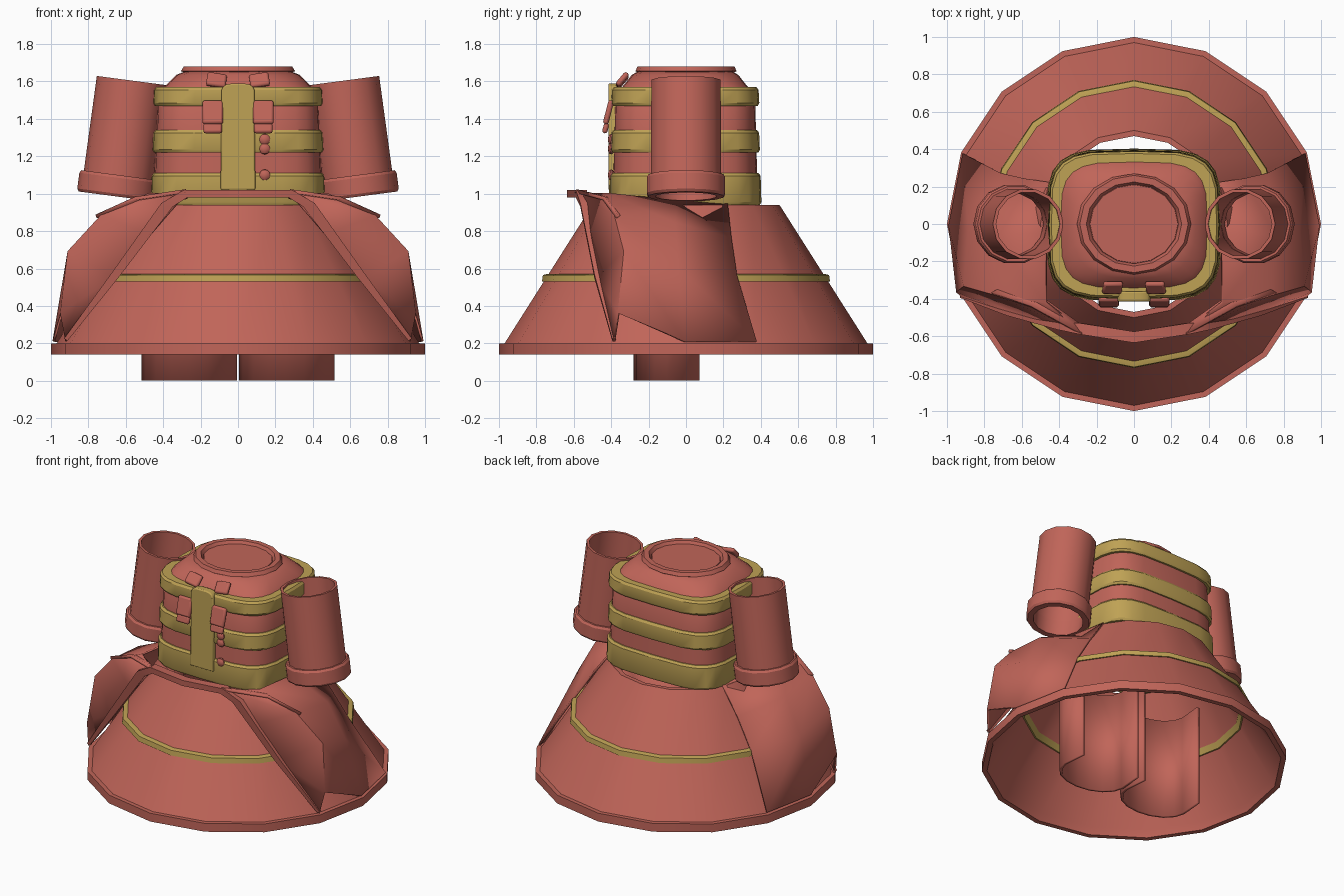
import bpy, bmesh, math
from mathutils import Matrix, Vector

if "Cube" in bpy.data.objects:
    bpy.data.objects.remove(bpy.data.objects["Cube"])


def material(name, col):
    m = bpy.data.materials.new(name)
    m.diffuse_color = (*col, 1)
    m.use_nodes = True
    m.node_tree.nodes["Principled BSDF"].inputs["Base Color"].default_value = m.diffuse_color
    return m


RED = material("red_cloth", (0.53, 0.13, 0.10))
GOLD = material("gold_trim", (0.52, 0.36, 0.09))


def finish(name, bm, mat, mirror=False, solid=0, bevel=0, recalc=True):
    if recalc:
        bmesh.ops.recalc_face_normals(bm, faces=bm.faces)
    me = bpy.data.meshes.new(name)
    bm.to_mesh(me)
    bm.free()
    ob = bpy.data.objects.new(name, me)
    bpy.context.collection.objects.link(ob)
    me.materials.append(mat)
    bpy.ops.object.select_all(action='DESELECT')
    ob.select_set(True)
    bpy.context.view_layer.objects.active = ob
    bpy.ops.object.shade_smooth_by_angle(angle=math.radians(32))
    if solid:
        s = ob.modifiers.new("thickness", 'SOLIDIFY')
        s.thickness, s.offset = solid, 0
    if bevel:
        b = ob.modifiers.new("bevel", 'BEVEL')
        b.width, b.segments = bevel, 2
    if mirror:
        ob.modifiers.new("mirror", 'MIRROR')
    return ob


def loft(name, rings, mat, n=16, p=2, cy=0, loop=False, cap=False, matrix=None, mirror=False):
    """Skin rings (rx, ry, z[, p]); p is the superellipse exponent."""
    bm = bmesh.new()
    rows = []
    for r in rings:
        e = 2 / (r[3] if len(r) > 3 else p)
        row = []
        for i in range(n):
            c, s = math.cos(2 * math.pi * i / n), math.sin(2 * math.pi * i / n)
            x = math.copysign(abs(c) ** e, c) * r[0] if abs(c) > 1e-6 else 0
            y = math.copysign(abs(s) ** e, s) * r[1] if abs(s) > 1e-6 else 0
            row.append(bm.verts.new((x, y + cy, r[2])))
        rows.append(row)
    pairs = list(zip(rows, rows[1:])) + ([(rows[-1], rows[0])] if loop else [])
    for a, b in pairs:
        for i in range(n):
            j = (i + 1) % n
            bm.faces.new((a[i], a[j], b[j], b[i]))
    if cap:
        bm.faces.new(rows[-1])
    if matrix:
        bm.transform(matrix)
    return finish(name, bm, mat, mirror)


def prism(name, outline, y0, y1, mat):
    """Extrude an (x, z) outline along y."""
    bm = bmesh.new()
    f = bm.faces.new([bm.verts.new((x, y0, z)) for x, z in outline])
    g = bmesh.ops.extrude_face_region(bm, geom=[f])
    bmesh.ops.translate(bm, vec=(0, y1 - y0, 0),
                        verts=[v for v in g["geom"] if isinstance(v, bmesh.types.BMVert)])
    return finish(name, bm, mat, bevel=0.008)


def tab(name, loc, size, tilt, roll=0):
    bm = bmesh.new()
    bmesh.ops.create_cube(bm, size=1)
    bm.transform(Matrix.Translation(loc) @ Matrix.Rotation(roll, 4, 'Y')
                 @ Matrix.Rotation(tilt, 4, 'X') @ Matrix.Diagonal((*size, 1)))
    return finish(name, bm, RED, mirror=True, bevel=0.012)


def sheet(name, rows, mat, solid, mirror=True):
    """Quad grid through rows of points."""
    bm = bmesh.new()
    g = [[bm.verts.new(q) for q in r] for r in rows]
    for a, b in zip(g, g[1:]):
        for i in range(len(a) - 1):
            bm.faces.new((a[i], a[i + 1], b[i + 1], b[i]))
    return finish(name, bm, mat, mirror, solid)


# Hollow sixteen-sided skirt with hem rim, and its gold stripe
skirt = [(1, .14), (1, .20), (.97, .20), (.50, .94), (.47, .94), (.945, .19), (.965, .14)]
loft("skirt", [(r, r, z) for r, z in skirt], RED, loop=True)
stripe = [(.77, .53), (.765, .565), (.74, .572), (.70, .57), (.72, .53)]
loft("skirt_stripe", [(r, r, z) for r, z in stripe], GOLD, loop=True)

# Draped overskirt: columns run front edge, ridge, side, back edge
sheet("overskirt", [
    [(.28, -.57, 1.0), (.47, -.42, 1.0), (.47, -.05, .96), (.44, .22, .95)],
    [(.47, -.53, .78), (.73, -.38, .88), (.75, -.06, .84), (.58, .24, .76)],
    [(.66, -.47, .55), (.905, -.33, .69), (.88, -.04, .60), (.71, .27, .56)],
    [(.92, -.385, .21), (.945, -.36, .36), (.985, -.01, .21), (.91, .375, .21)]], RED, .015)

# Rolled cloth edge hanging across the front and down the drape
path = [(0, -.605, 1.0), (.28, -.56, 1.0), (.38, -.545, .94), (.66, -.475, .56), (.92, -.385, .22)]
half = [(.0, .03, .02), (0, .03, .02), (.03, .02, .01), (.02, .015, .01), (.01, .01, .005)]
rows = []
for (x, y, z), (dx, dy, dz) in zip(path, half):
    rows.append([(x - dx, y - dy, z - dz), (x + dx, y - dy, z + dz), (x + dx, y + dy, z + dz),
                 (x - dx, y + dy, z - dz), (x - dx, y - dy, z - dz)])
rows[0] = [(0, -.635, .98), (0, -.635, 1.02), (0, -.575, 1.02), (0, -.575, .98), (0, -.635, .98)]
rows[1] = [(.27, -.59, .98), (.29, -.59, 1.02), (.29, -.53, 1.02), (.27, -.53, .98), (.27, -.59, .98)]
sheet("overskirt_rolled_edge", rows, RED, 0)
# Fold running from the front bar back to the side ridge
sheet("overskirt_fold", [[(.28, -.59, 1.015), (.55, -.44, .975), (.76, -.37, .88)],
                         [(.27, -.55, .98), (.48, -.40, .97), (.70, -.34, .87)]], RED, .02)

# Tunic with shoulder dome, collar and recessed neck
loft("tunic", [(.455, .39, .95), (.44, .38, 1.3), (.43, .375, 1.5), (.40, .345, 1.56),
               (.375, .32, 1.59, 3.6), (.33, .285, 1.635, 2.8), (.28, .25, 1.655, 2.2)],
     RED, n=24, p=4, cy=-.005, cap=True)
collar = [(.27, .245, 1.64), (.305, .27, 1.655), (.29, .26, 1.68), (.255, .225, 1.68), (.235, .21, 1.65)]
loft("collar", collar, RED, n=16, loop=True)
loft("neck_plug", [(.24, .215, 1.64), (.235, .21, 1.662)], RED, n=16, cap=True)

# Three gold bands
for nm, z0, z1, w in (("lower", .94, 1.11, .468), ("middle", 1.22, 1.34, .46), ("upper", 1.47, 1.57, .457)):
    d = w - .06
    loft("tunic_%s_band" % nm, [(w - .07, d - .07, z0), (w - .008, d - .008, z0), (w, d, z0 + .015),
                                (w - .004, d - .004, z1 - .015), (w - .015, d - .015, z1),
                                (w - .07, d - .07, z1)], GOLD, n=24, p=4, cy=-.005, loop=True)

# Front placket with rounded top
top = [(.09 * math.copysign(abs(math.cos(a)) ** .6, math.cos(a)), 1.53 + .06 * math.sin(a) ** .6)
       for a in [math.pi * (i + .5) / 8 for i in range(8)]]
prism("front_placket", [(-.093, 1.02), (.093, 1.02)] + top, -.415, -.36, GOLD)

# Cloth tabs at chest and shoulder
tab("chest_tab_upper", (.135, -.415, 1.435), (.11, .03, .13), -.25)
tab("chest_tab_lower", (.135, -.43, 1.35), (.10, .028, .055), -.25)
tab("shoulder_tab", (.115, -.34, 1.607), (.105, .03, .085), -.7, -.15)

# Small buttons on one side
for i, z in enumerate((1.29, 1.24, 1.10)):
    bm = bmesh.new()
    bmesh.ops.create_uvsphere(bm, u_segments=10, v_segments=6, radius=.03)
    bm.transform(Matrix.Translation((.143, -.40, z)) @ Matrix.Diagonal((1, .6, 1, 1)))
    finish("button_%d" % (i + 1), bm, RED)

# Hollow sleeves with cuffs, leaning outward at the bottom
lean = Matrix.Translation((.648, 0, .985)) @ Matrix.Rotation(math.radians(-7.5), 4, 'Y')
loft("sleeve", [(r, r, z) for r, z in [(.193, .02), (.19, .625), (.172, .625), (.172, .02)]],
     RED, n=14, loop=True, matrix=lean, mirror=True)
loft("cuff", [(r, r, z) for r, z in [(.205, 0), (.215, .015), (.215, .10), (.205, .115), (.17, .115), (.165, 0)]],
     RED, n=14, loop=True, matrix=lean, mirror=True)

# Legs: channels open at the back
sec = [(.03, .07)] + [(.26 - .245 * math.cos(a), -.10 - .17 * math.sin(a))
                      for a in [math.pi * i / 8 for i in range(9)]] + [(.49, .07)]
sheet("leg", [[(x, y, z) for x, y in sec] for z in (0, .72)], RED, .02)
